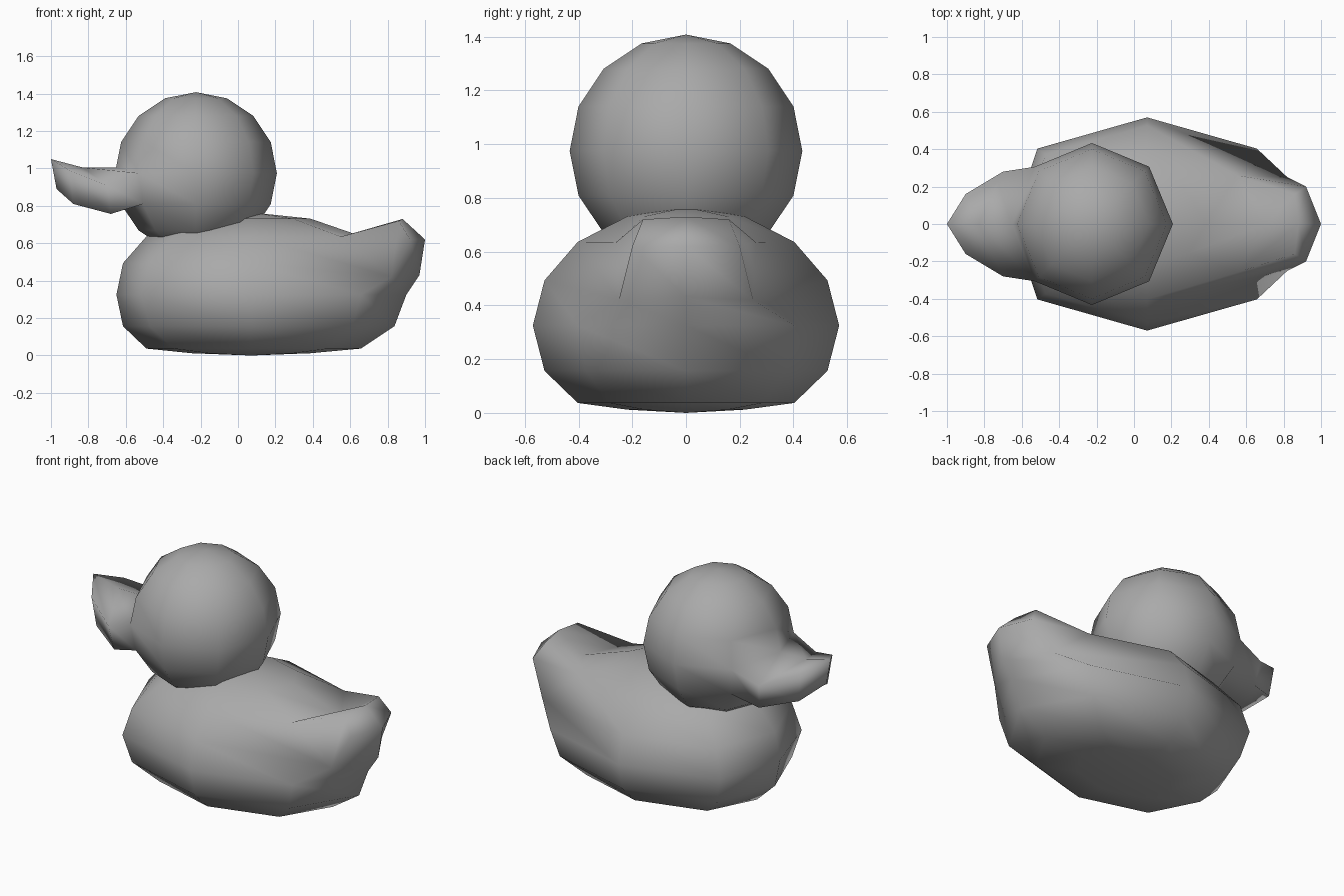
import bpy, bmesh, math
from mathutils import Vector

cube = bpy.data.objects.get("Cube")
if cube:
    bpy.data.objects.remove(cube, do_unlink=True)

grey = bpy.data.materials.new("plain_grey")
grey.use_nodes = True
colour = (0.4, 0.4, 0.4, 1)
grey.diffuse_color = colour
grey.node_tree.nodes["Principled BSDF"].inputs["Base Color"].default_value = colour


def ball(centre, radii):
    """Eight-sided ellipsoid; vertices are keyed by (longitude step, latitude step)."""
    bm = bmesh.new()
    bmesh.ops.create_uvsphere(bm, u_segments=8, v_segments=8, radius=1)
    grid = {}
    for v in bm.verts:
        lat = round(math.degrees(math.asin(max(-1, min(1, v.co.z)))) / 22.5)
        lon = round(math.degrees(math.atan2(v.co.y, v.co.x)) / 45) % 8
        grid[(lon if abs(lat) < 4 else 0, lat)] = v
        v.co = Vector(centre) + Vector([a * b for a, b in zip(v.co, radii)])
    return bm, grid


def ring_points(section):
    """Section is top middle, top side, bottom side, bottom middle; mirrored in y."""
    tm, ts, bs, bmid = [Vector(p) for p in section]
    flip = lambda p: Vector((p.x, -p.y, p.z))
    return [tm, ts, bs, bmid, flip(bs), flip(ts)]


def pull(bm, grid, lon, lats, base, sections):
    """Open the two faces beside a longitude and grow a lofted shape out of them."""
    top, low = lats
    s = 1 if lon == 0 else -1
    a, b = (lon + s) % 8, (lon - s) % 8
    ring = [grid[k] for k in ((lon, top), (a, top), (a, low),
                              (lon, low), (b, low), (b, top))]
    old = [f for f in bm.faces if all(v in ring for v in f.verts)]
    bmesh.ops.delete(bm, geom=old, context='FACES_ONLY')
    for v, p in zip(ring, ring_points(base)):
        v.co = p
    for section in sections:
        new = [bm.verts.new(p) for p in ring_points(section)]
        for i in range(6):
            j = (i + 1) % 6
            bm.faces.new((ring[i], ring[j], new[j], new[i]))
        ring = new
    bm.faces.new(ring[:4])
    bm.faces.new((ring[0], ring[3], ring[4], ring[5]))


def finish(bm, name):
    bmesh.ops.recalc_face_normals(bm, faces=bm.faces)
    for f in bm.faces:
        f.smooth = True
    mesh = bpy.data.meshes.new(name)
    bm.to_mesh(mesh)
    bm.free()
    mesh.materials.append(grey)
    obj = bpy.data.objects.new(name, mesh)
    bpy.context.collection.objects.link(obj)


# Body: flattened underside and blunt chest
bm, grid = ball((0.07, 0, 0.325), (0.83, 0.57, 0.44))
floor = {-2: 0.037, -3: 0.012, -4: 0}
chest = {0: -0.65, 1: -0.615, 2: -0.49}
for (lon, lat), v in grid.items():
    if lat in floor:
        v.co.z = floor[lat]
    if lon == 4 and abs(lat) in chest:
        v.co.x = chest[abs(lat)]

# Upturned tail
pull(bm, grid, 0, (2, 1),
     [(0.71, 0, 0.62), (0.55, 0.26, 0.635), (0.82, 0.25, 0.42), (0.97, 0, 0.43)],
     [[(0.88, 0, 0.73), (0.86, 0.16, 0.72), (0.92, 0.2, 0.62), (1, 0, 0.62)]])
finish(bm, "body_and_tail")

# Head with a spoon-shaped beak
bm, grid = ball((-0.225, 0, 0.975), (0.433,) * 3)
pull(bm, grid, 4, (0, -1),
     [(-0.652, 0, 1.005), (-0.531, 0.306, 0.975), (-0.508, 0.283, 0.81), (-0.62, 0, 0.8)],
     [[(-0.83, 0, 1.005), (-0.7, 0.28, 0.91), (-0.68, 0.25, 0.757), (-0.8, 0, 0.79)],
      [(-1, 0, 1.05), (-0.9, 0.16, 0.99), (-0.88, 0.14, 0.81), (-0.97, 0, 0.89)]])
finish(bm, "head_and_beak")
